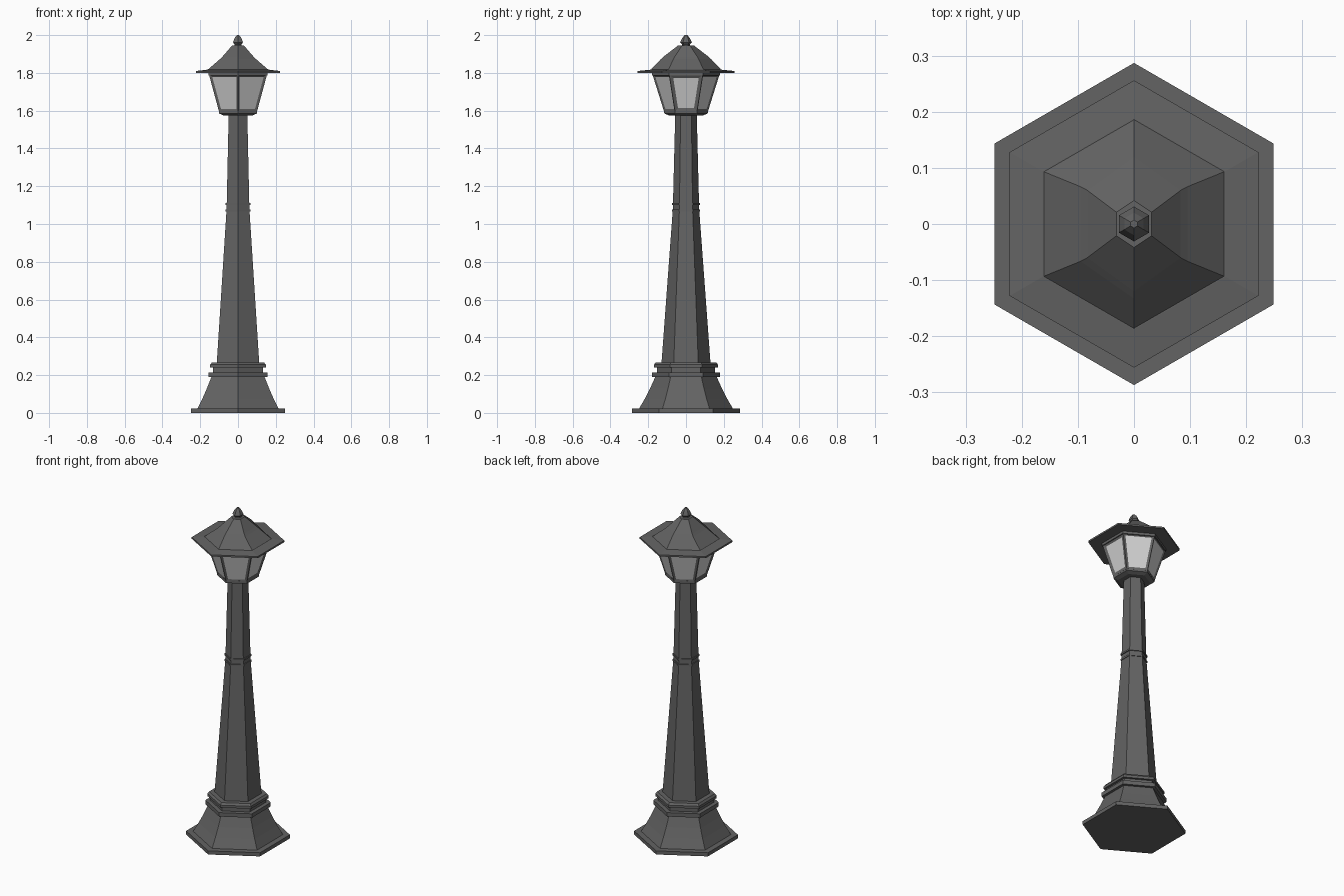
import bpy, bmesh, math

if "Cube" in bpy.data.objects:
    bpy.data.objects.remove(bpy.data.objects["Cube"])


def material(name, rgb):
    m = bpy.data.materials.new(name)
    m.diffuse_color = (*rgb, 1)
    m.use_nodes = True
    m.node_tree.nodes["Principled BSDF"].inputs["Base Color"].default_value = m.diffuse_color
    return m


IRON = material("dark iron grey", (0.125, 0.125, 0.125))
GLASS = material("pale lamp glass", (0.65, 0.65, 0.65))


def hex_loft(name, rings):
    """Six-sided loft; each ring is (radius, z) or (radius_x, radius_y, z)."""
    bm = bmesh.new()
    loops = []
    for r in rings:
        rx, ry, z = (r[0], r[0], r[1]) if len(r) == 2 else r
        loops.append([bm.verts.new((rx * math.cos(math.radians(30 + 60 * i)),
                                    ry * math.sin(math.radians(30 + 60 * i)), z))
                      for i in range(6)])
    for a, b in zip(loops, loops[1:]):
        for i in range(6):
            j = (i + 1) % 6
            bm.faces.new((a[i], a[j], b[j], b[i]))
    bm.faces.new(loops[0][::-1])
    bm.faces.new(loops[-1])
    bm.normal_update()
    me = bpy.data.meshes.new(name)
    bm.to_mesh(me)
    bm.free()
    me.materials.append(IRON)
    ob = bpy.data.objects.new(name, me)
    bpy.context.collection.objects.link(ob)
    return ob


# Base: floor plate, flared foot and stacked mouldings
hex_loft("base_plate", [(0.287, 0), (0.287, 0.022)])
hex_loft("flared_foot", [(0.25, 0.02), (0.218, 0.075), (0.19, 0.13), (0.162, 0.192)])
hex_loft("lower_moulding", [(0.181, 0.19), (0.181, 0.214)])
hex_loft("moulding_neck", [(0.154, 0.213), (0.154, 0.242)])
hex_loft("upper_moulding", [(0.17, 0.24), (0.17, 0.255), (0.16, 0.267)])

# Tapered post with two thin bands
hex_loft("lower_post", [(0.13, 0.26), (0.07, 1.075)])
hex_loft("upper_post", [(0.07, 1.07), (0.069, 1.105), (0.057, 1.58)])
for n, z in (("lower_band", 1.066), ("upper_band", 1.1)):
    hex_loft(n, [(0.075, z), (0.075, z + 0.01)])

# Lantern: cup, glazed body and top rim
hex_loft("lantern_cup", [(0.09, 1.575), (0.115, 1.585), (0.116, 1.602)])
body = hex_loft("lantern_body", [(0.116, 1.595), (0.177, 1.79)])
body.data.materials.append(GLASS)
bm = bmesh.new()
bm.from_mesh(body.data)
sides = [f for f in bm.faces if abs(f.normal.z) < 0.9]
for f in sides:
    width = 0.018 if abs(f.normal.x) > 0.8 else 0.013
    bmesh.ops.inset_individual(bm, faces=[f], thickness=width,
                               depth=-0.005, use_even_offset=True)
    f.material_index = 1
bm.to_mesh(body.data)
bm.free()
hex_loft("lantern_rim", [(0.18, 1.785), (0.18, 1.805)])

# Roof with flat eave, and finial
hex_loft("roof_eave", [(0.256, 1.80), (0.256, 1.81), (0.188, 1.817)])
hex_loft("roof", [(0.188, 1.815), (0.11, 0.133, 1.873), (0.096, 0.12, 1.885),
                  (0.036, 0.042, 1.945)])
hex_loft("finial", [(0.024, 1.94), (0.02, 1.95), (0.031, 1.962),
                    (0.02, 1.985), (0.007, 2.0)])
